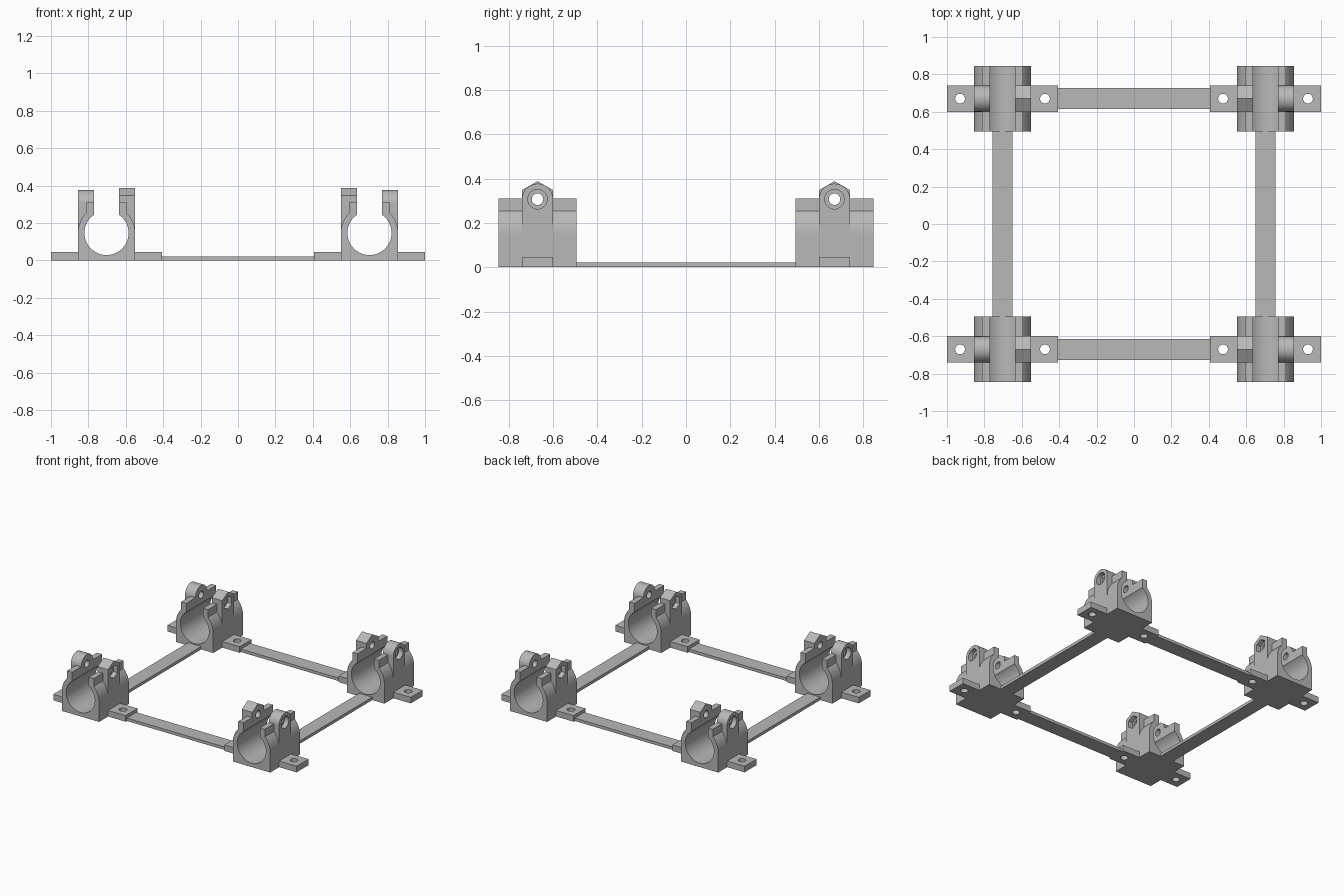
import bpy
import bmesh
from math import sin, cos, pi, radians, acos

if "Cube" in bpy.data.objects:
    bpy.data.objects.remove(bpy.data.objects["Cube"])

grey = bpy.data.materials.new("plain grey")
grey.use_nodes = True
grey.diffuse_color = (0.48, 0.48, 0.48, 1)
grey.node_tree.nodes["Principled BSDF"].inputs["Base Color"].default_value = (0.48, 0.48, 0.48, 1)

CX, CY = 0.703, 0.67            # clamp centre
HALF_W, HALF_L = 0.153, 0.175   # clamp body half width and half length
NECK, SLOT = 0.11, 0.068        # half width of the neck and of its slot
BORE, BORE_Z = 0.118, 0.147
EAR, BOLT_Z = 0.07, 0.307       # ear half width and bolt height
HOLE = 0.026


def arc(cx, cy, r, start, end, steps):
    return [(cx + r * cos(start + (end - start) * i / steps),
             cy + r * sin(start + (end - start) * i / steps)) for i in range(steps + 1)]


def disc(cx, cy, r, sides=32, turn=0.0):
    return arc(cx, cy, r, turn, turn + 2 * pi, sides)[:-1]


def rect(x0, x1, y0, y1):
    return [(x0, y0), (x1, y0), (x1, y1), (x0, y1)]


def prism(name, outline, axis, start, end):
    """Extrude a flat outline along one axis."""
    place = {"x": lambda p, d: (d, p[0], p[1]),
             "y": lambda p, d: (p[0], d, p[1]),
             "z": lambda p, d: (p[0], p[1], d)}[axis]
    bm = bmesh.new()
    low = [bm.verts.new(place(p, start)) for p in outline]
    high = [bm.verts.new(place(p, end)) for p in outline]
    bm.faces.new(low)
    bm.faces.new(high)
    for i in range(len(low)):
        j = (i + 1) % len(low)
        bm.faces.new((low[i], low[j], high[j], high[i]))
    bmesh.ops.recalc_face_normals(bm, faces=bm.faces)
    mesh = bpy.data.meshes.new(name)
    bm.to_mesh(mesh)
    bm.free()
    mesh.materials.append(grey)
    obj = bpy.data.objects.new(name, mesh)
    bpy.context.collection.objects.link(obj)
    return obj


def combine(target, tool, operation):
    """Apply a boolean and remove the tool object."""
    mod = target.modifiers.new("combine", "BOOLEAN")
    mod.operation, mod.object, mod.solver = operation, tool, "EXACT"
    bpy.context.view_layer.update()
    result = bpy.data.meshes.new_from_object(
        target.evaluated_get(bpy.context.evaluated_depsgraph_get()))
    target.modifiers.clear()
    target.data = result
    bpy.data.objects.remove(tool)


def mirror(obj, x, y):
    mod = obj.modifiers.new("mirror", "MIRROR")
    mod.use_axis = (x, y, False)
    mod.use_mirror_merge = False


# Clamp body: square base, round shoulders and a slotted neck
shoulder = arc(0, BORE_Z, HALF_W, 0, acos(NECK / HALF_W), 12)
right = [(HALF_W, 0)] + shoulder + [(NECK, 0.31), (SLOT, 0.31), (SLOT, 0.2)]
outline = right + [(-x, z) for x, z in reversed(right)]
clamp = prism("corner_clamps", [(CX + x, z) for x, z in outline],
              "y", CY - HALF_L, CY + HALF_L)

# Bolt ears: rounded outside, pointed inside
foot = [(CY - EAR, 0.1), (CY + EAR, 0.1)]
round_ear = foot + arc(CY, BOLT_Z, EAR, 0, pi, 24)
hex_ear = foot + [(CY + EAR, 0.348), (CY, 0.388), (CY - EAR, 0.348)]
combine(clamp, prism("round_ear", round_ear, "x", CX + SLOT, CX + HALF_W), "UNION")
combine(clamp, prism("hex_ear", hex_ear, "x", CX - HALF_W, CX - SLOT), "UNION")

# Mounting flange across the clamp
combine(clamp, prism("flange", rect(0.406, 1.0, CY - EAR, CY + EAR), "z", 0, 0.045), "UNION")

# Tube bore, bolt hole with head and nut recesses, screw holes
cutters = [
    prism("bore", disc(CX, BORE_Z, BORE, 64), "y", 0.3, 1.0),
    prism("bolt_hole", disc(CY, BOLT_Z, HOLE), "x", 0.4, 1.0),
    prism("head_recess", disc(CY, BOLT_Z, 0.044), "x", CX + HALF_W - 0.035, 1.0),
    prism("nut_recess", disc(CY, BOLT_Z, 0.048, 6, pi / 6), "x", 0.4, CX - HALF_W + 0.035),
    prism("outer_screw_hole", disc(0.93, CY, HOLE), "z", -0.1, 0.1),
    prism("inner_screw_hole", disc(0.476, CY, HOLE), "z", -0.1, 0.1),
]
for cutter in cutters:
    combine(clamp, cutter, "DIFFERENCE")
mirror(clamp, True, True)

# Thin strips joining the clamps
cross_strips = prism("cross_strips", rect(-0.41, 0.41, CY - 0.056, CY + 0.056), "z", 0, 0.022)
mirror(cross_strips, False, True)
side_strips = prism("side_strips", rect(CX - 0.054, CX + 0.054, -0.5, 0.5), "z", 0, 0.022)
mirror(side_strips, True, False)

# Smooth the round faces, keep the edges sharp
bpy.ops.object.select_all(action="DESELECT")
clamp.select_set(True)
bpy.context.view_layer.objects.active = clamp
bpy.ops.object.shade_smooth_by_angle(angle=radians(25))
